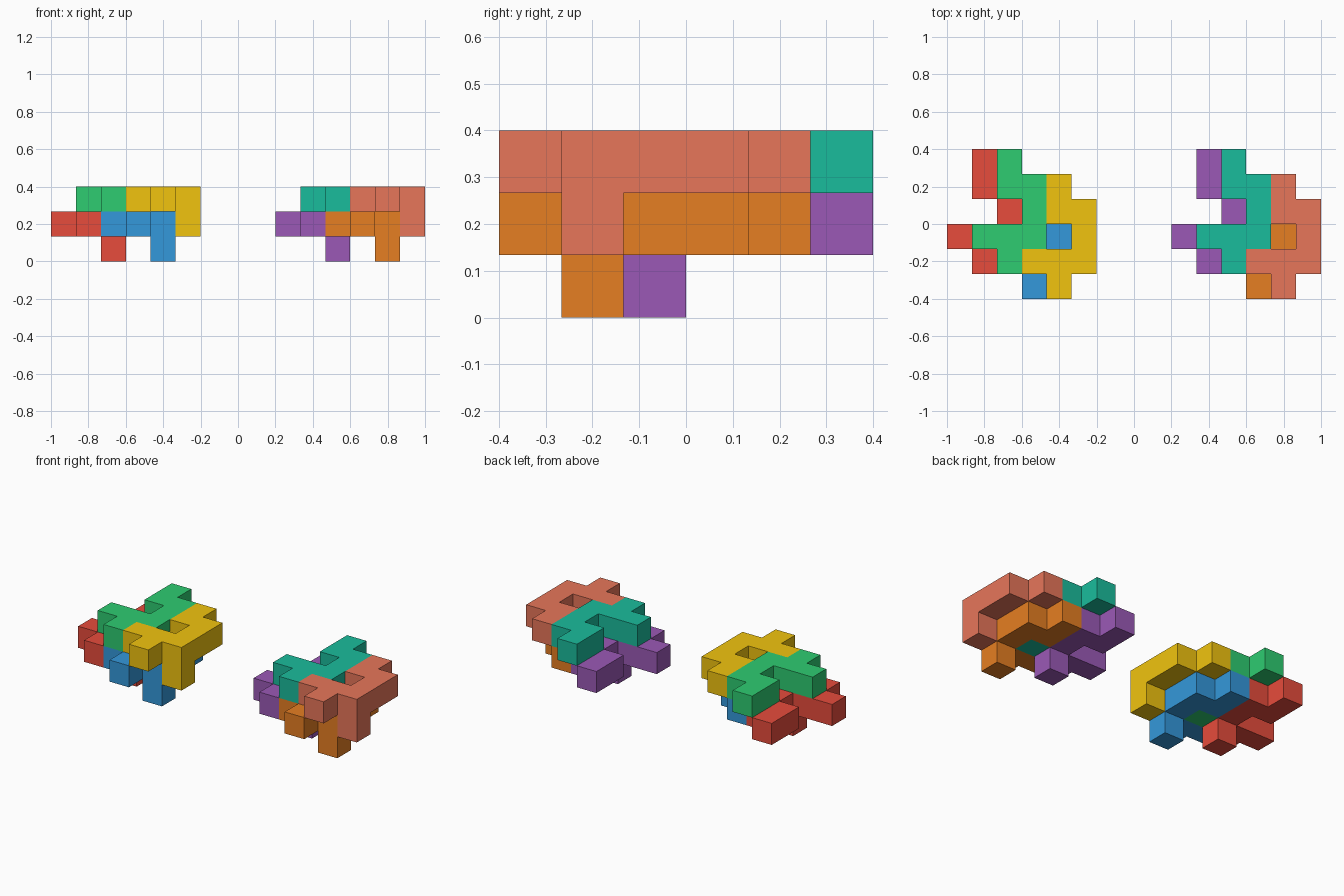
import bpy
import bmesh
from mathutils import Vector

if "Cube" in bpy.data.objects:
    bpy.data.objects.remove(bpy.data.objects["Cube"])

U = 2 / 15  # one puzzle cell

# Piece outline: flat winding row of eight cells, plus one foot cell below the corner
PLAN = [(-1, 3), (-1, 2), (0, 2), (0, 1), (0, 0), (-1, 0), (-2, 0), (-1, -1)]
PIECE = {(x, y, 1) for x, y in PLAN} | {(0, 0, 0)}


def linear(c):
    c /= 255
    return c / 12.92 if c <= 0.04045 else ((c + 0.055) / 1.055) ** 2.4


def add_piece(name, foot, rgb):
    """Skin the outer sides of the cells, then merge flat areas."""
    bm = bmesh.new()
    for cell in PIECE:
        for axis in range(3):
            for s in (-1, 1):
                n = [0, 0, 0]
                n[axis] = s
                if tuple(a + b for a, b in zip(cell, n)) in PIECE:
                    continue
                n = Vector(n)
                a = Vector((n.y, n.z, n.x))
                b = n.cross(a)
                mid = Vector(cell) + Vector((0.5, 0.5, 0.5)) + n * 0.5
                bm.faces.new([bm.verts.new((mid + (a * i + b * j) * 0.5) * U)
                              for i, j in ((-1, -1), (1, -1), (1, 1), (-1, 1))])
    bmesh.ops.remove_doubles(bm, verts=bm.verts[:], dist=1e-4)
    bmesh.ops.dissolve_limit(bm, angle_limit=0.01, verts=bm.verts[:], edges=bm.edges[:])
    bmesh.ops.recalc_face_normals(bm, faces=bm.faces[:])
    me = bpy.data.meshes.new(name)
    bm.to_mesh(me)
    bm.free()
    mat = bpy.data.materials.new(name)
    mat.diffuse_color = [linear(c) for c in rgb] + [1]
    mat.use_nodes = True
    mat.node_tree.nodes["Principled BSDF"].inputs["Base Color"].default_value = mat.diffuse_color
    me.materials.append(mat)
    ob = bpy.data.objects.new(name, me)
    ob.location = (-1 + foot[0] * U, -0.4 + foot[1] * U, foot[2] * U)
    bpy.context.collection.objects.link(ob)


# Foot cell of each piece within a cluster
FEET = {"upper_left": (3, 2, 1), "upper_right": (5, 1, 1),
        "lower_left": (2, 2, 0), "lower_right": (4, 1, 0)}

# Two identical clusters in different colours, nine cells apart
CLUSTERS = [
    ("left_cluster", 0, [(46, 204, 113), (241, 196, 15), (231, 76, 60), (52, 152, 219)]),
    ("right_cluster", 9, [(26, 188, 156), (231, 118, 90), (155, 89, 182), (230, 126, 34)]),
]
for cluster, shift, colours in CLUSTERS:
    for (part, (x, y, z)), rgb in zip(FEET.items(), colours):
        add_piece(f"{cluster}_{part}_piece", (x + shift, y, z), rgb)
